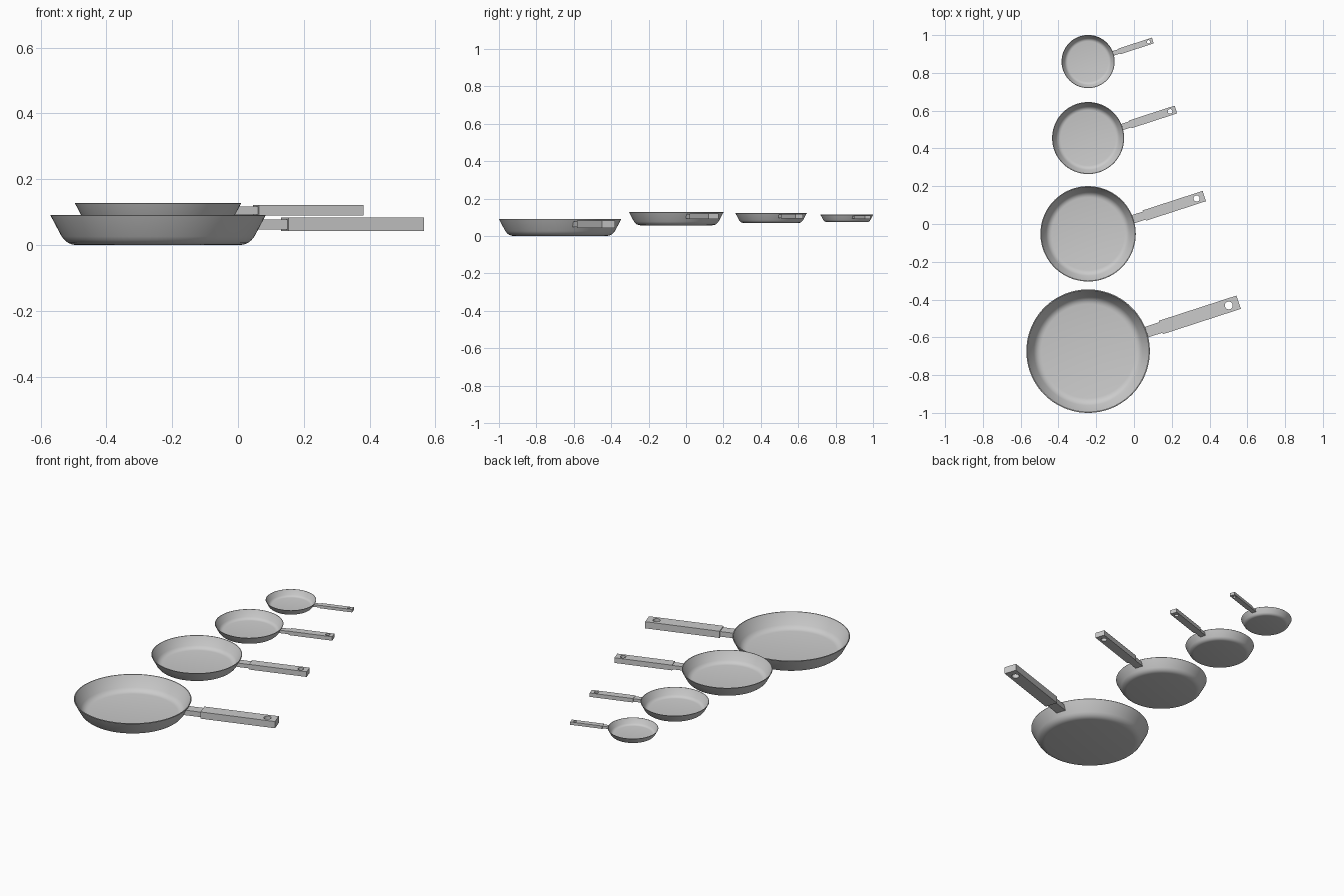
import bpy, bmesh, math
from mathutils import Matrix

if "Cube" in bpy.data.objects:
    bpy.data.objects.remove(bpy.data.objects["Cube"])

ANGLE = math.radians(18)

# Half profile (radius, height): outer wall, rim, then inner wall back to the centre
OUTER = [(0.250, 0.000), (0.262, 0.002), (0.274, 0.007), (0.284, 0.015),
         (0.293, 0.026), (0.327, 0.090)]
RIM = [(0.3265, 0.092), (0.322, 0.092)]
INNER = [(0.321, 0.090), (0.287, 0.028), (0.279, 0.019), (0.270, 0.012),
         (0.260, 0.008), (0.249, 0.006)]


def finish(obj, matrix, smooth=True):
    obj.data.transform(matrix)
    bpy.ops.object.select_all(action='DESELECT')
    obj.select_set(True)
    bpy.context.view_layer.objects.active = obj
    if smooth:
        bpy.ops.object.shade_smooth_by_angle(angle=math.radians(35))


def mesh_object(name, bm):
    bmesh.ops.recalc_face_normals(bm, faces=bm.faces)
    mesh = bpy.data.meshes.new(name)
    bm.to_mesh(mesh)
    bm.free()
    obj = bpy.data.objects.new(name, mesh)
    bpy.context.collection.objects.link(obj)
    return obj


def make_bowl(name, matrix, sides=96):
    bm = bmesh.new()
    rings = [[bm.verts.new((r * math.cos(math.tau * i / sides),
                            r * math.sin(math.tau * i / sides), z))
              for i in range(sides)] for r, z in OUTER + RIM + INNER]
    for a, b in zip(rings, rings[1:]):
        for i in range(sides):
            j = (i + 1) % sides
            bm.faces.new((a[i], a[j], b[j], b[i]))
    bm.faces.new(rings[0])
    bm.faces.new(rings[-1])
    finish(mesh_object(name, bm), matrix)


def make_neck(name, matrix):
    # Box whose inner end leans with the pan wall
    bm = bmesh.new()
    bmesh.ops.create_cube(bm, size=1)
    for v in bm.verts:
        top = v.co.z > 0
        inner = 0.319 if top else 0.303
        v.co = (0.41 if v.co.x > 0 else inner,
                math.copysign(0.029, v.co.y),
                0.078 if top else 0.047)
    finish(mesh_object(name, bm), matrix, smooth=False)


def make_grip(name, matrix):
    # Rectangle outline with a round hanging hole, extruded to a slab
    rect = [(0.405, -0.037), (0.838, -0.037), (0.838, 0.037), (0.405, 0.037)]
    hole = [(0.783 + 0.021 * math.cos(math.tau * i / 32),
             0.021 * math.sin(math.tau * i / 32)) for i in range(32)]
    curve = bpy.data.curves.new(name, 'CURVE')
    curve.dimensions = '2D'
    curve.fill_mode = 'BOTH'
    curve.extrude = 0.0205
    for pts in (rect, hole):
        s = curve.splines.new('POLY')
        s.points.add(len(pts) - 1)
        for p, (x, y) in zip(s.points, pts):
            p.co = (x, y, 0, 1)
        s.use_cyclic_u = True
    obj = bpy.data.objects.new(name, curve)
    bpy.context.collection.objects.link(obj)
    bpy.ops.object.select_all(action='DESELECT')
    obj.select_set(True)
    bpy.context.view_layer.objects.active = obj
    bpy.ops.object.convert(target='MESH')
    obj = bpy.context.view_layer.objects.active
    bm = bmesh.new()
    bm.from_mesh(obj.data)
    bmesh.ops.remove_doubles(bm, verts=bm.verts, dist=1e-5)
    bmesh.ops.recalc_face_normals(bm, faces=bm.faces)
    bm.to_mesh(obj.data)
    bm.free()
    finish(obj, matrix @ Matrix.Translation((0, 0, 0.0625)))


# Four pans of decreasing size: (label, y centre, base height, scale)
for label, y, z, s in [("large", -0.673, 0.0, 1.0), ("medium", -0.052, 0.057, 0.772),
                       ("small", 0.455, 0.069, 0.583), ("mini", 0.860, 0.074, 0.430)]:
    m = (Matrix.Translation((-0.243, y, z)) @ Matrix.Rotation(ANGLE, 4, 'Z')
         @ Matrix.Scale(s, 4))
    make_bowl(label + "_pan_bowl", m)
    make_neck(label + "_pan_neck", m)
    make_grip(label + "_pan_grip", m)
